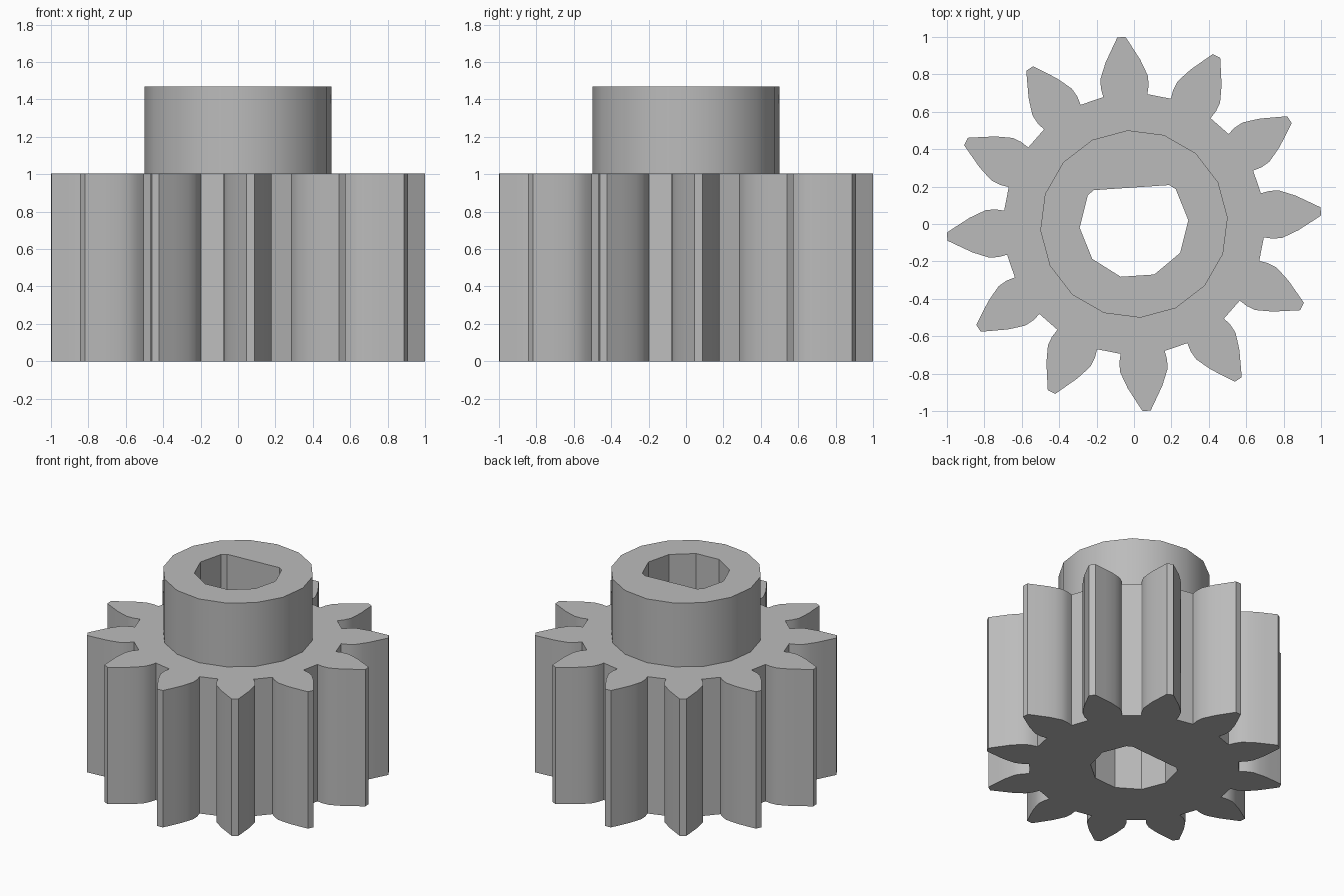
import bpy, bmesh
from math import cos, sin, radians, pi
from mathutils import Vector, Matrix

cube = bpy.data.objects.get("Cube")
if cube:
    bpy.data.objects.remove(cube, do_unlink=True)

TEETH = 12
TURN = radians(3.85)           # whole part is turned slightly about z
GEAR_H, HUB_H = 1.003, 1.47
HUB_R, BORE_R, FLAT_Y = 0.502, 0.291, 0.195

# One undercut tooth flank: (distance along the tooth axis, half width)
FLANK = [(0.688, 0.118), (0.735, 0.128), (0.785, 0.127), (0.83, 0.110),
         (0.875, 0.092), (0.92, 0.067), (0.96, 0.045), (1.001, 0.022)]


def turned(points, angle):
    rot = Matrix.Rotation(angle, 2)
    return [rot @ Vector(p) for p in points]


def circle(radius, sides):
    return [(radius * cos(2 * pi * i / sides), radius * sin(2 * pi * i / sides))
            for i in range(sides)]


def gear_profile():
    tooth = [(x, -y) for x, y in FLANK] + FLANK[::-1]
    return [p for i in range(TEETH)
            for p in turned(tooth, TURN + 2 * pi * i / TEETH)]


def bore_profile():
    # Ten-sided round hole, trimmed by a flat on one side
    pts, out = circle(BORE_R, 10), []
    for a, b in zip(pts, pts[1:] + pts[:1]):
        if a[1] <= FLAT_Y:
            out.append(a)
        if (a[1] - FLAT_Y) * (b[1] - FLAT_Y) < 0:
            t = (FLAT_Y - a[1]) / (b[1] - a[1])
            out.append((a[0] + t * (b[0] - a[0]), FLAT_Y))
    return turned(out, TURN)


bm = bmesh.new()


def ring(points, z):
    verts = [bm.verts.new((p[0], p[1], z)) for p in points]
    edges = [bm.edges.new((v, verts[i - 1])) for i, v in enumerate(verts)]
    return verts, edges


def wall(low, high):
    n = len(low[0])
    for i in range(n):
        j = (i + 1) % n
        bm.faces.new((low[0][i], low[0][j], high[0][j], high[0][i]))


def cap(outer, inner, normal):
    bmesh.ops.triangle_fill(bm, edges=outer[1] + inner[1],
                            use_beauty=True, normal=normal)


gear, bore = gear_profile(), bore_profile()
hub = turned(circle(HUB_R, 16), TURN)
gear_low, gear_high = ring(gear, 0), ring(gear, GEAR_H)
hub_low, hub_high = ring(hub, GEAR_H), ring(hub, HUB_H)
bore_low, bore_high = ring(bore, 0), ring(bore, HUB_H)

# Toothed wall, hub wall and bore wall, then the three flat ends
wall(gear_low, gear_high)
wall(hub_low, hub_high)
wall(bore_low, bore_high)
cap(gear_low, bore_low, (0, 0, -1))
cap(gear_high, hub_low, (0, 0, 1))
cap(hub_high, bore_high, (0, 0, 1))
bmesh.ops.recalc_face_normals(bm, faces=bm.faces[:])

mesh = bpy.data.meshes.new("pinion_gear")
bm.to_mesh(mesh)
bm.free()
pinion = bpy.data.objects.new("pinion_gear", mesh)
bpy.context.collection.objects.link(pinion)

# Plain grey
grey = bpy.data.materials.new("plain_grey")
grey.use_nodes = True
colour = (0.5, 0.5, 0.5, 1)
grey.diffuse_color = colour
grey.node_tree.nodes["Principled BSDF"].inputs["Base Color"].default_value = colour
mesh.materials.append(grey)

# Smooth flanks and hub, crisp edges elsewhere
bpy.ops.object.select_all(action='DESELECT')
pinion.select_set(True)
bpy.context.view_layer.objects.active = pinion
bpy.ops.object.shade_smooth_by_angle(angle=radians(30))
